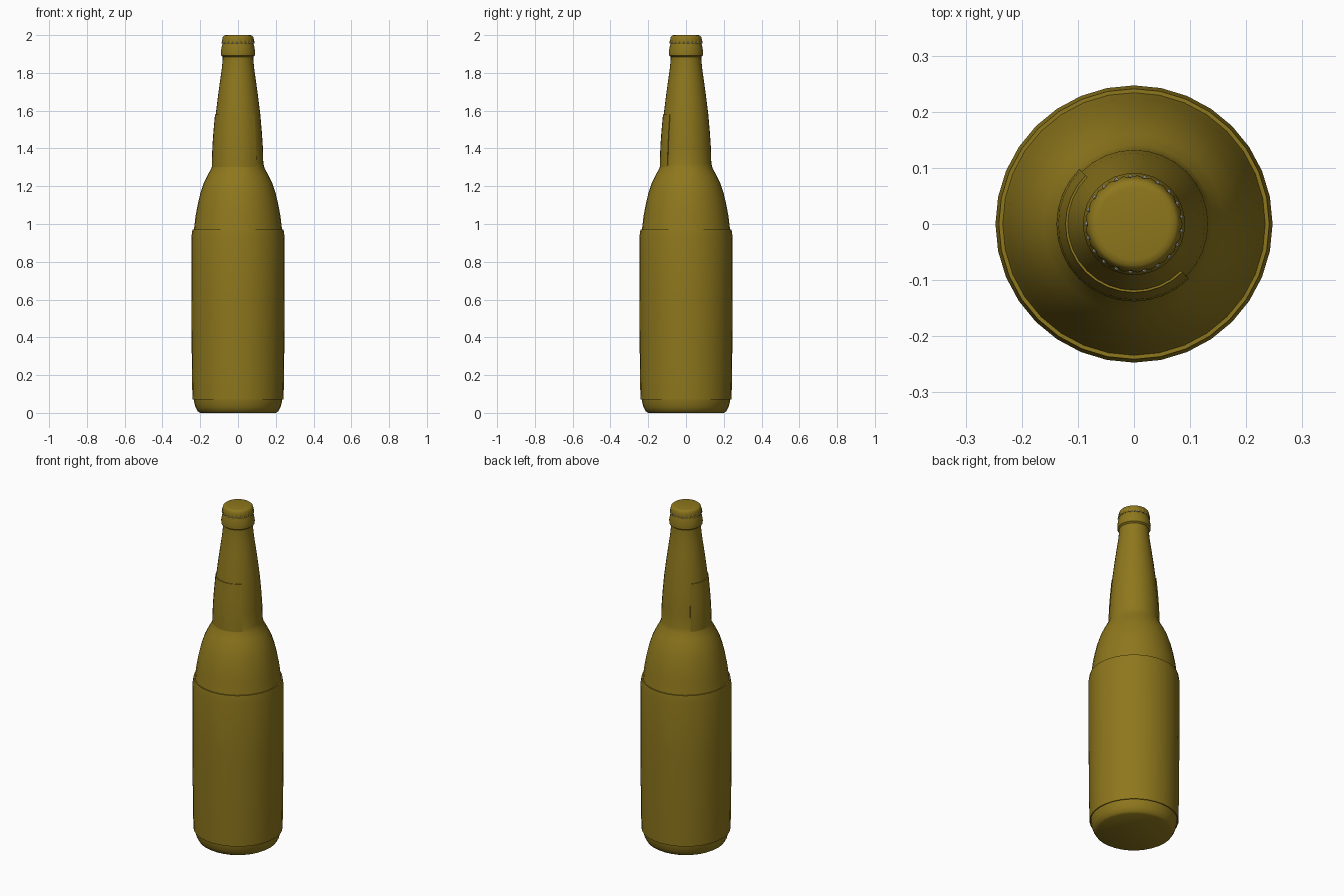
import bpy, bmesh, math

if "Cube" in bpy.data.objects:
    bpy.data.objects.remove(bpy.data.objects["Cube"])

amber = bpy.data.materials.new("amber")
amber.diffuse_color = (0.27, 0.185, 0.012, 1)
amber.use_nodes = True
amber.node_tree.nodes["Principled BSDF"].inputs["Base Color"].default_value = amber.diffuse_color


def finish(name, bm, mat=amber, angle=35):
    bmesh.ops.recalc_face_normals(bm, faces=bm.faces)
    me = bpy.data.meshes.new(name)
    bm.to_mesh(me)
    bm.free()
    ob = bpy.data.objects.new(name, me)
    bpy.context.collection.objects.link(ob)
    if mat:
        me.materials.append(mat)
    bpy.ops.object.select_all(action='DESELECT')
    ob.select_set(True)
    bpy.context.view_layer.objects.active = ob
    bpy.ops.object.shade_smooth_by_angle(angle=math.radians(angle))
    return ob


def lathe(name, profile, steps=32, start=0, sweep=360, loop=False, wave=None):
    """Revolve (radius, z) points; loop closes the section, otherwise ends are capped."""
    bm = bmesh.new()
    full = sweep == 360
    rings = []
    for i in range(steps if full else steps + 1):
        a = math.radians(start + sweep * i / steps)
        ring = []
        for k, (r, z) in enumerate(profile):
            r += wave(i, k) if wave else 0
            ring.append(bm.verts.new((r * math.cos(a), r * math.sin(a), z)))
        rings.append(ring)
    n = len(profile)
    for i in range(steps):
        p, q = rings[i], rings[(i + 1) % len(rings)]
        for k in range(n if loop else n - 1):
            m = (k + 1) % n
            bm.faces.new((p[k], q[k], q[m], p[m]))
    if loop and not full:
        bm.faces.new(rings[0])
        bm.faces.new(rings[-1])
    if not loop:
        bm.faces.new([r[0] for r in rings])
        bm.faces.new([r[-1] for r in rings])
    return finish(name, bm)


# Glass bottle with shoulder, neck and collar
lathe("bottle", [
    (0.200, 0.0), (0.213, 0.008), (0.225, 0.03), (0.233, 0.06), (0.237, 0.10),
    (0.239, 0.20), (0.240, 0.94), (0.232, 0.98), (0.225, 1.04), (0.214, 1.10),
    (0.200, 1.16), (0.182, 1.215), (0.160, 1.26), (0.141, 1.295), (0.134, 1.32),
    (0.132, 1.40), (0.126, 1.49), (0.118, 1.58), (0.107, 1.67), (0.096, 1.75),
    (0.086, 1.82), (0.081, 1.87), (0.081, 1.885), (0.090, 1.892), (0.091, 1.91),
    (0.086, 1.94), (0.080, 1.965)])

# Paper wrap around the body
lathe("body_label", [
    (0.236, 0.07), (0.241, 0.07), (0.244, 0.20), (0.247, 0.60), (0.247, 0.93),
    (0.241, 0.97), (0.230, 0.97), (0.235, 0.50)], loop=True)

# Half wrap around the neck
lathe("neck_label", [
    (0.132, 1.293), (0.139, 1.293), (0.138, 1.35), (0.135, 1.42), (0.130, 1.49),
    (0.122, 1.58), (0.114, 1.58), (0.122, 1.49), (0.128, 1.40)],
    steps=16, start=135, sweep=180, loop=True)

# Crown cap with fluted skirt
lathe("cap", [(0.084, 1.955), (0.085, 1.968), (0.083, 1.98), (0.080, 1.992),
              (0.074, 1.998), (0.064, 2.0)], steps=84,
      wave=lambda i, k: (0.003, 0.0015, 0, 0, 0, 0)[k] * math.cos(math.pi * i / 2))

# Bare metal crimps showing under the cap edge
bm = bmesh.new()
for i in range(21):
    a = math.tau * (i + 0.5) / 21
    made = bmesh.ops.create_icosphere(bm, subdivisions=1, radius=0.0045)
    bmesh.ops.translate(bm, verts=made["verts"],
                        vec=(0.0845 * math.cos(a), 0.0845 * math.sin(a), 1.959))
finish("cap_crimps", bm, None)
